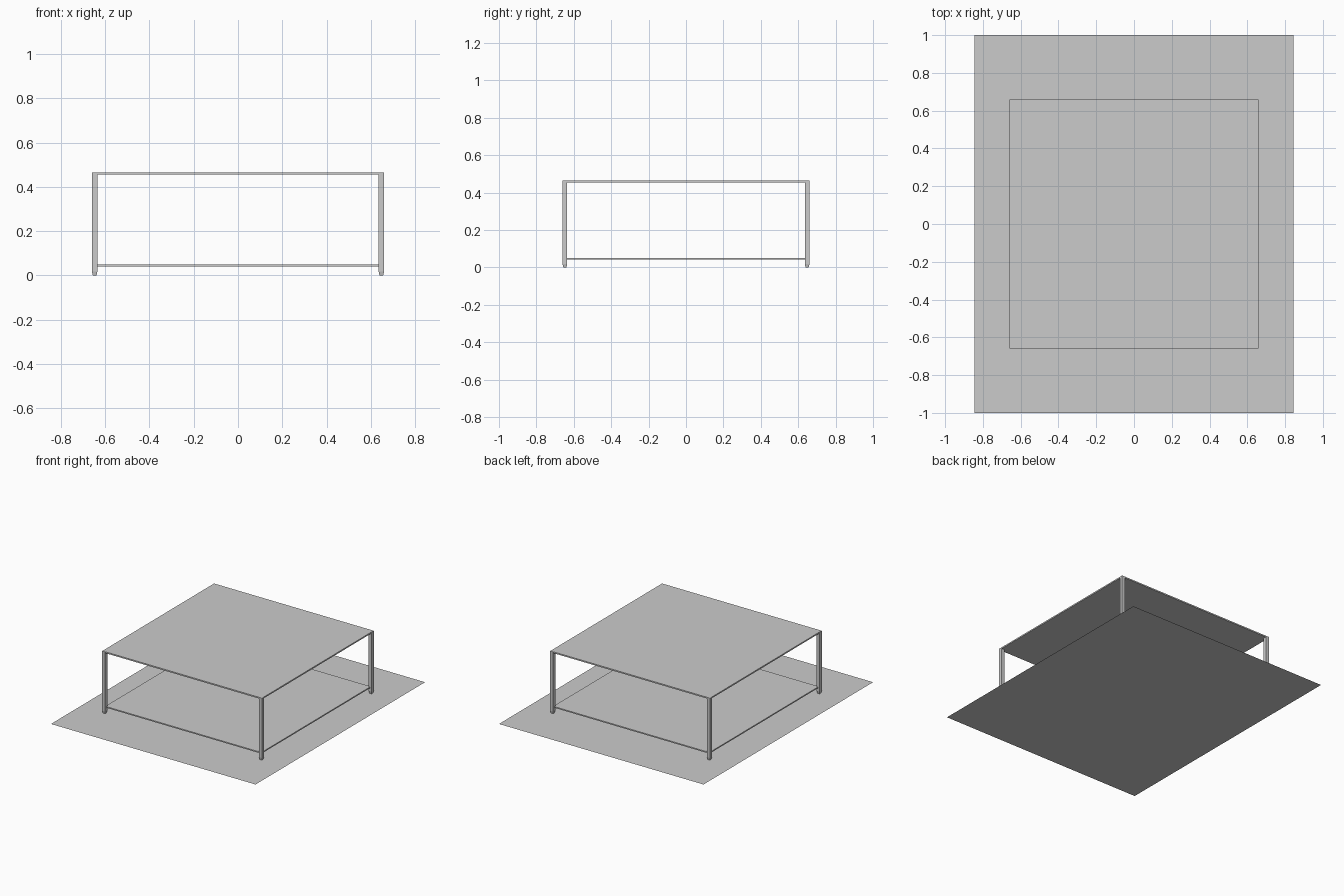
import bpy, bmesh

if "Cube" in bpy.data.objects:
    bpy.data.objects.remove(bpy.data.objects["Cube"])


def box(name, x, y, z0, z1):
    bm = bmesh.new()
    bmesh.ops.create_cube(bm, size=1)
    for v in bm.verts:
        v.co = (v.co.x * 2 * x, v.co.y * 2 * y, z0 + (v.co.z + 0.5) * (z1 - z0))
    return finish(name, bm)


def finish(name, bm):
    bmesh.ops.recalc_face_normals(bm, faces=bm.faces)
    mesh = bpy.data.meshes.new(name)
    bm.to_mesh(mesh)
    bm.free()
    ob = bpy.data.objects.new(name, mesh)
    bpy.context.collection.objects.link(ob)
    return ob


def leg(name, x, y):
    # Square post narrowing to a small foot
    bm = bmesh.new()
    rings = []
    for z, r in ((0.0, 0.0085), (0.018, 0.0125), (0.464, 0.0125)):
        rings.append([bm.verts.new((x + sx * r, y + sy * r, z))
                      for sx, sy in ((-1, -1), (1, -1), (1, 1), (-1, 1))])
    bm.faces.new(rings[0])
    bm.faces.new(rings[-1])
    for a, b in zip(rings, rings[1:]):
        for i in range(4):
            j = (i + 1) % 4
            bm.faces.new((a[i], a[j], b[j], b[i]))
    return finish(name, bm)


# Flat rug under the table
bm = bmesh.new()
bmesh.ops.create_grid(bm, x_segments=1, y_segments=1, size=1)
for v in bm.verts:
    v.co.x *= 0.845
finish("rug", bm)

# Thin top and lower shelf
box("table_top", 0.659, 0.659, 0.455, 0.465)
box("lower_shelf", 0.645, 0.645, 0.041, 0.050)

# Four corner legs
for side, x in (("left", -0.6475), ("right", 0.6475)):
    for end, y in (("front", -0.6475), ("back", 0.6475)):
        leg(f"{end}_{side}_leg", x, y)
